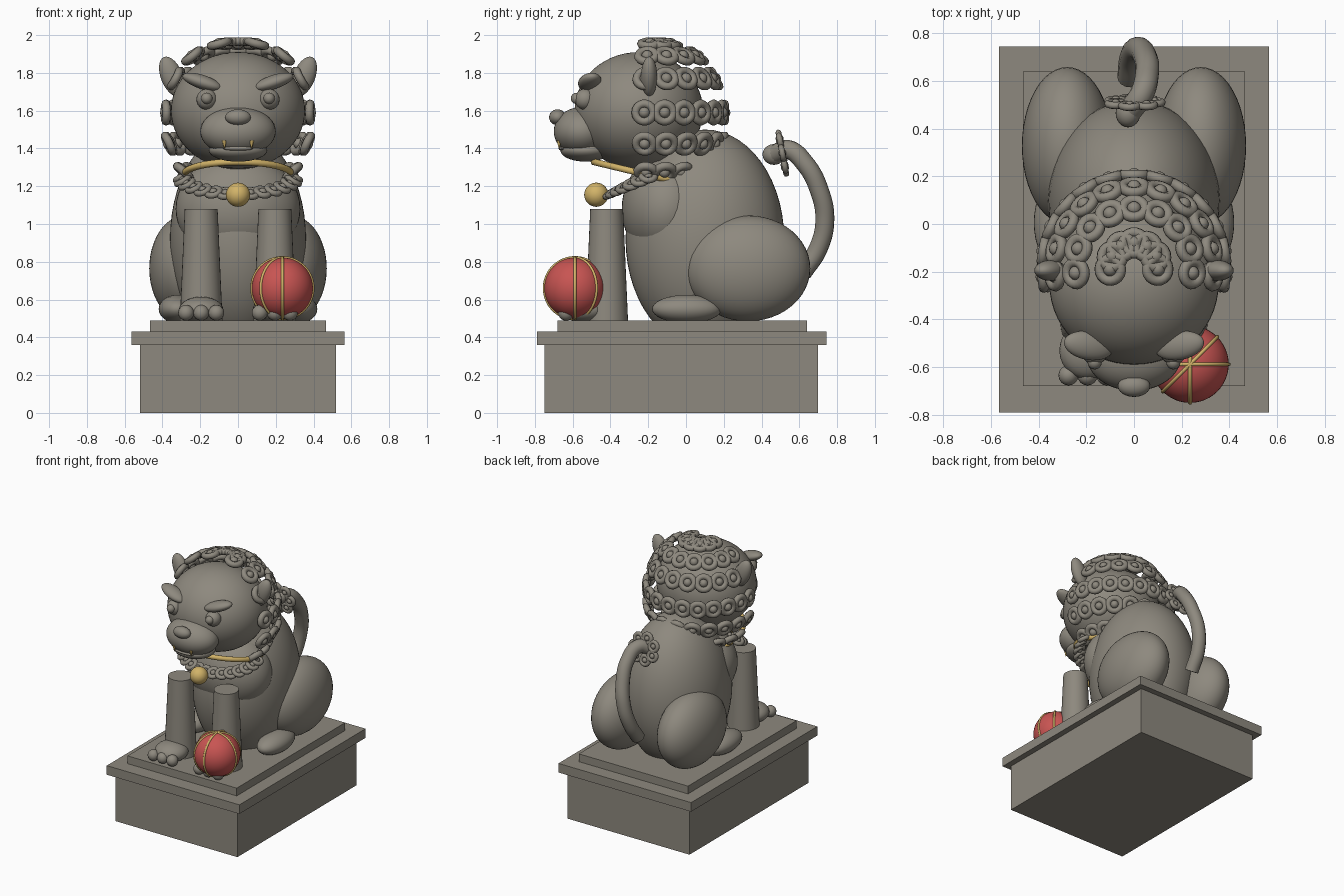
import bpy, bmesh, math
from math import sin, cos, radians, pi
from mathutils import Vector, Matrix

cube = bpy.data.objects.get("Cube")
if cube:
    bpy.data.objects.remove(cube, do_unlink=True)


def material(name, rgb):
    m = bpy.data.materials.new(name)
    m.use_nodes = True
    m.diffuse_color = (*rgb, 1)
    bsdf = m.node_tree.nodes["Principled BSDF"]
    bsdf.inputs["Base Color"].default_value = (*rgb, 1)
    bsdf.inputs["Roughness"].default_value = 0.8
    return m


STONE = material("grey stone", (0.27, 0.25, 0.21))
RED = material("red lacquer", (0.58, 0.09, 0.085))
GOLD = material("gold", (0.64, 0.45, 0.14))


def add(name, mesh, loc=(0, 0, 0), rot=(0, 0, 0)):
    ob = bpy.data.objects.new(name, mesh)
    ob.location = loc
    ob.rotation_euler = rot
    bpy.context.collection.objects.link(ob)
    return ob


def finish(bm, name, mat, smooth=True):
    me = bpy.data.meshes.new(name)
    for f in bm.faces:
        f.smooth = smooth
    bm.to_mesh(me)
    bm.free()
    me.materials.append(mat)
    return me


def ball(name, loc, size, rot=(0, 0, 0), mat=STONE, seg=40):
    bm = bmesh.new()
    bmesh.ops.create_uvsphere(bm, u_segments=seg, v_segments=seg // 2, radius=1)
    bmesh.ops.scale(bm, vec=size, verts=bm.verts)
    return add(name, finish(bm, name, mat), loc, rot)


def box(name, x, y0, y1, z0, z1):
    bm = bmesh.new()
    bmesh.ops.create_cube(bm, size=1)
    bmesh.ops.scale(bm, vec=(2 * x, y1 - y0, z1 - z0), verts=bm.verts)
    return add(name, finish(bm, name, STONE, False), (0, (y0 + y1) / 2, (z0 + z1) / 2))


def cone(name, loc, r1, r2, depth, mat=STONE, seg=32):
    bm = bmesh.new()
    bmesh.ops.create_cone(bm, cap_ends=True, segments=seg, radius1=r1, radius2=r2, depth=depth)
    me = finish(bm, name, mat)
    for p in me.polygons:
        p.use_smooth = abs(p.normal.z) < 0.9
    return add(name, me, loc)


def ring_into(bm, major, minor, seg, sides):
    grid = [[bm.verts.new(((major + minor * cos(2 * pi * j / sides)) * cos(2 * pi * i / seg),
                           (major + minor * cos(2 * pi * j / sides)) * sin(2 * pi * i / seg),
                           minor * sin(2 * pi * j / sides))) for j in range(sides)]
            for i in range(seg)]
    for i in range(seg):
        a, b = grid[i], grid[(i + 1) % seg]
        for j in range(sides):
            k = (j + 1) % sides
            bm.faces.new((a[j], b[j], b[k], a[k]))


def ring(name, loc, major, minor, rot, mat):
    bm = bmesh.new()
    ring_into(bm, major, minor, 64, 10)
    return add(name, finish(bm, name, mat), loc, rot)


# A curl is a ring with a bead in the middle, facing +z
bm = bmesh.new()
ring_into(bm, 0.047, 0.022, 18, 8)
bmesh.ops.create_uvsphere(bm, u_segments=12, v_segments=8, radius=0.03)
CURL = finish(bm, "curl", STONE)


def curl(name, loc, normal, scale=1.0):
    ob = add(name, CURL, loc, Vector(normal).to_track_quat('Z', 'Y').to_euler())
    ob.scale = (scale,) * 3


# Stepped plinth
box("plinth_block", 0.52, -0.75, 0.70, 0, 0.36)
box("plinth_cornice", 0.565, -0.79, 0.745, 0.36, 0.43)
box("plinth_top", 0.465, -0.68, 0.64, 0.43, 0.49)

# Torso and head
ball("body", (0, 0.1, 0.92), (0.36, 0.42, 0.58), seg=56)
ball("chest", (0, -0.1, 1.08), (0.33, 0.24, 0.29), seg=48)
ball("head", (0, -0.25, 1.6), (0.355, 0.34, 0.31), seg=56)
ball("muzzle", (0, -0.55, 1.49), (0.2, 0.15, 0.13))
ball("jaw", (0, -0.53, 1.39), (0.155, 0.135, 0.06))
ball("lip", (0, -0.655, 1.4), (0.08, 0.02, 0.012), seg=20)
ball("nose", (0, -0.68, 1.565), (0.068, 0.045, 0.042), seg=24)

# Paired parts
for side, s in (("left", 1), ("right", -1)):
    ball(side + "_eye", (s * 0.165, -0.535, 1.66), (0.055,) * 3, seg=24)
    ball(side + "_pupil", (s * 0.165, -0.58, 1.665), (0.03,) * 3, seg=16)
    ball(side + "_brow", (s * 0.19, -0.51, 1.752), (0.11, 0.06, 0.037),
         (0, radians(-18 * s), radians(10 * s)), seg=28)
    ball(side + "_ear", (s * 0.35, -0.195, 1.78), (0.058, 0.043, 0.112), (0, radians(22 * s), 0), seg=28)
    fang = cone(side + "_fang", (s * 0.072, -0.672, 1.42), 0.001, 0.013, 0.045, GOLD, 12)
    cone(side + "_foreleg", (s * 0.195, -0.42, 0.785), 0.113, 0.087, 0.59)
    ball(side + "_forepaw", (s * 0.195, -0.53, 0.545), (0.118, 0.12, 0.07), seg=28)
    for k in (-1, 0, 1):
        ball(side + "_toe", (s * 0.195 + k * 0.08, -0.635, 0.53), (0.042,) * 3, seg=16)
    ball(side + "_haunch", (s * 0.28, 0.328, 0.765), (0.19, 0.33, 0.28), seg=48)
    ball(side + "_hind_paw", (s * 0.32, 0.005, 0.55), (0.1, 0.185, 0.075), seg=32)

# Mane: rows of curls wrapped round the back of the head
rows = ((1.955, 0.1, 7), (1.89, 0.245, 9), (1.77, 0.335, 11),
        (1.59, 0.385, 13), (1.425, 0.37, 12), (1.275, 0.29, 11))
for z, radius, count in rows:
    for i in range(count):
        a = radians(-6 + 192 * i / (count - 1))
        out = Vector((radius * cos(a), radius * sin(a), z - 1.59))
        curl("mane_curl", (out.x, -0.18 + out.y, z), out)

# Garland of small curls hanging on the chest
for i in range(15):
    t = radians(-90 + 180 * i / 14)
    curl("garland_curl", (0.3 * sin(t), -0.2 - 0.2 * cos(t), 1.25 - 0.09 * cos(t)),
         (0.5 * sin(t), -0.5 * cos(t), 0.8), 0.75)

# Collar and bell
ring("collar", (0, -0.21, 1.262), 0.285, 0.018, (radians(-13.5), 0, 0), GOLD)
ball("bell", (0, -0.475, 1.155), (0.064,) * 3, mat=GOLD, seg=28)

# Red ball bound with gold bands
centre = (0.235, -0.588, 0.66)
ball("red_ball", centre, (0.162,) * 3, mat=RED, seg=48)
for a in (0, 45, 90):
    ring("ball_band", centre, 0.162, 0.008, (radians(90), 0, radians(a)), GOLD)

# Curved tail
path = ((-0.02, 0.615, 0.74), (-0.01, 0.7, 0.87), (0.015, 0.735, 1.02), (0.045, 0.705, 1.18),
        (0.055, 0.63, 1.32), (0.03, 0.54, 1.395), (-0.02, 0.47, 1.37))
cu = bpy.data.curves.new("tail", 'CURVE')
cu.dimensions = '3D'
cu.bevel_depth = 0.05
cu.bevel_resolution = 5
cu.use_fill_caps = True
sp = cu.splines.new('BEZIER')
sp.bezier_points.add(len(path) - 1)
for p, co in zip(sp.bezier_points, path):
    p.co = co
    p.handle_left_type = p.handle_right_type = 'AUTO'
cu.materials.append(STONE)
add("tail", cu)
ball("tail_tip", (-0.025, 0.465, 1.368), (0.052, 0.06, 0.055), seg=24)

# Tuft of curls round the tail end
for i in range(7):
    a = 2 * pi * i / 7
    curl("tuft_curl", (0.085 * cos(a), 0.51 - 0.015 * sin(a), 1.375 + 0.08 * sin(a)), (0, 1, 0.2), 0.7)
